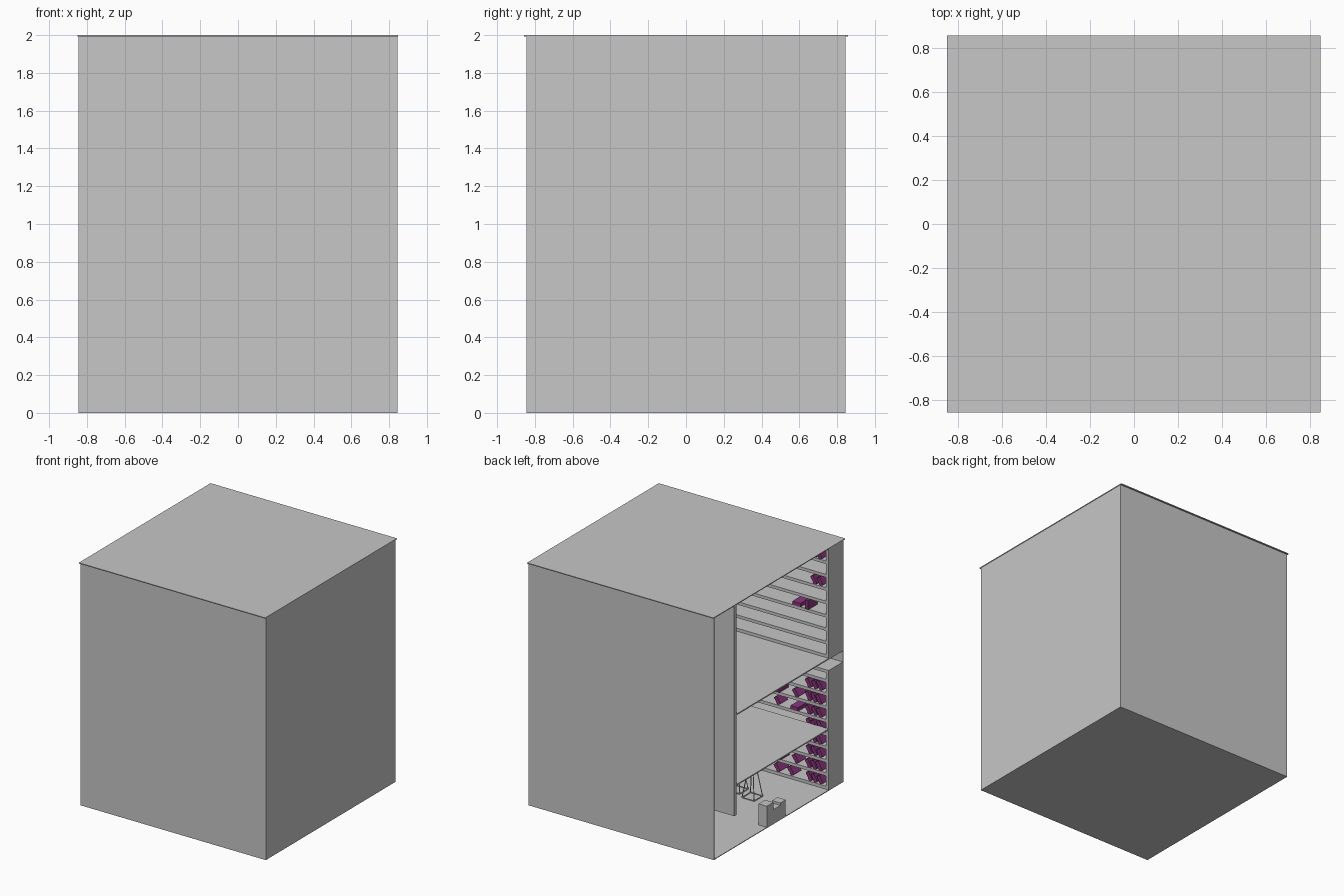
import bpy
import math
import random
from mathutils import Matrix, Vector

default = bpy.data.objects.get("Cube")
if default:
    bpy.data.objects.remove(default, do_unlink=True)
random.seed(4)


def make_material(name, colour):
    mat = bpy.data.materials.new(name)
    mat.use_nodes = True
    mat.diffuse_color = colour
    mat.node_tree.nodes["Principled BSDF"].inputs["Base Color"].default_value = colour
    return mat


GREY = make_material("plain grey", (0.57, 0.57, 0.57, 1))
PURPLE = make_material("book purple", (0.25, 0.035, 0.2, 1))

QUADS = [(0, 1, 3, 2), (4, 6, 7, 5), (0, 4, 5, 1), (2, 3, 7, 6), (0, 2, 6, 4), (1, 5, 7, 3)]


def add_mesh(name, verts, faces, mat):
    mesh = bpy.data.meshes.new(name)
    mesh.from_pydata(verts, [], faces)
    mesh.materials.append(mat)
    obj = bpy.data.objects.new(name, mesh)
    bpy.context.collection.objects.link(obj)
    return obj


def box(name, x, y, z, mat=GREY):
    """Box from its (low, high) range on each axis."""
    return add_mesh(name, [(a, b, c) for a in x for b in y for c in z], QUADS, mat)


def book(x, z, lean):
    """A purple book resting on a shelf at height z, leaning about the y axis."""
    w, d, h = 0.03, random.uniform(0.09, 0.12), random.uniform(0.065, 0.08)
    obj = box("book", (-w / 2, w / 2), (-d / 2, d / 2), (0, h), PURPLE)
    turn = Matrix.Rotation(lean, 4, 'Y')
    low = min((turn @ v.co).z for v in obj.data.vertices)
    obj.data.transform(Matrix.Translation(Vector((x, FRONT - 0.05, z - low))) @ turn)


def strut(name, start, end, r):
    """Thin square bar between two points."""
    start, end = Vector(start), Vector(end)
    obj = box(name, (-r, r), (-r, r), (0, (end - start).length))
    aim = (end - start).to_track_quat('Z', 'Y').to_matrix().to_4x4()
    obj.data.transform(Matrix.Translation(start) @ aim)


# Outer shell, open on one side
W, T = 0.845, 0.01
FRONT = -0.65      # front plane of the bookcases
PANEL = 0.55       # inner partition
UPPER, MID = 1.09, 0.51
box("ground_floor", (-W, W), (-W, W), (0, 0.006))
box("roof", (-0.85, W + 0.003), (-0.857, 0.857), (1.993, 2))
box("front_wall", (-W, W), (-W, -W + T), (0, 1.993))
box("back_wall", (-W, W), (W - T, W), (0, 1.993))
box("side_wall", (W - T, W), (-W, W), (0, 1.993))

# Partition and inner floors
box("partition", (-W, W - T), (PANEL, PANEL + 0.03), (0.26, 1.993))
box("upper_floor", (-W, W - T), (-W + T, PANEL), (UPPER - 0.01, UPPER))
box("middle_floor", (-W, W - T), (FRONT, PANEL), (MID - 0.01, MID))

# Two bookcases along the front wall
STEP, THICK = 0.11, 0.025
for label, base, top in (("lower", 0.006, 0.99), ("upper", UPPER, 1.993)):
    for x in (-W, W - T - THICK):
        box(label + "_case_end", (x, x + THICK), (-W + T, FRONT), (base, top))
    for i in range(9):
        z = base + i * STEP
        if z + THICK < top:
            box(label + "_shelf", (-W + THICK, W - T - THICK), (-W + T, FRONT), (z, z + THICK))
box("lower_case_top", (-W, W - T), (-W + T, FRONT), (0.965, 0.99))

# Books: leaning rows at the open end, others lying along the shelves
for i in range(8):
    z = 0.006 + i * STEP + THICK
    for k in range(3):
        book(-0.78 + k * 0.05, z, math.radians(30))
    if i in (0, 1, 5, 6):
        for k in range(4):
            x = -0.55 + k * 0.17 + random.uniform(-0.04, 0.04)
            book(x, z, math.radians(random.choice((35, 90, 90))))
for i, x, lean in ((3, -0.65, 0), (3, -0.59, 90), (5, -0.78, 30), (5, -0.73, 30),
                   (7, -0.78, 30), (7, -0.73, 30)):
    book(x, UPPER + i * STEP + THICK, math.radians(lean))

# Stools with square foot frames and tapering legs
corners = [(-1, -1), (1, -1), (1, 1), (-1, 1)]
for cx, cy in ((-0.45, -0.22), (-0.29, -0.26)):
    for i, (sx, sy) in enumerate(corners):
        nx, ny = corners[(i + 1) % 4]
        foot = (cx + 0.055 * sx, cy + 0.055 * sy, 0.01)
        strut("stool_foot", foot, (cx + 0.055 * nx, cy + 0.055 * ny, 0.01), 0.003)
        strut("stool_leg", foot, (cx + 0.02 * sx, cy + 0.02 * sy, 0.26), 0.003)
    box("stool_seat", (cx - 0.05, cx + 0.05), (cy - 0.05, cy + 0.05), (0.26, 0.28))

# Stepped block by the open side
for y0, y1, h in ((0.07, 0.155, 0.18), (-0.02, 0.07, 0.12), (-0.09, -0.02, 0.14)):
    box("stepped_block", (-W, -W + 0.075), (y0, y1), (0.006, h))
